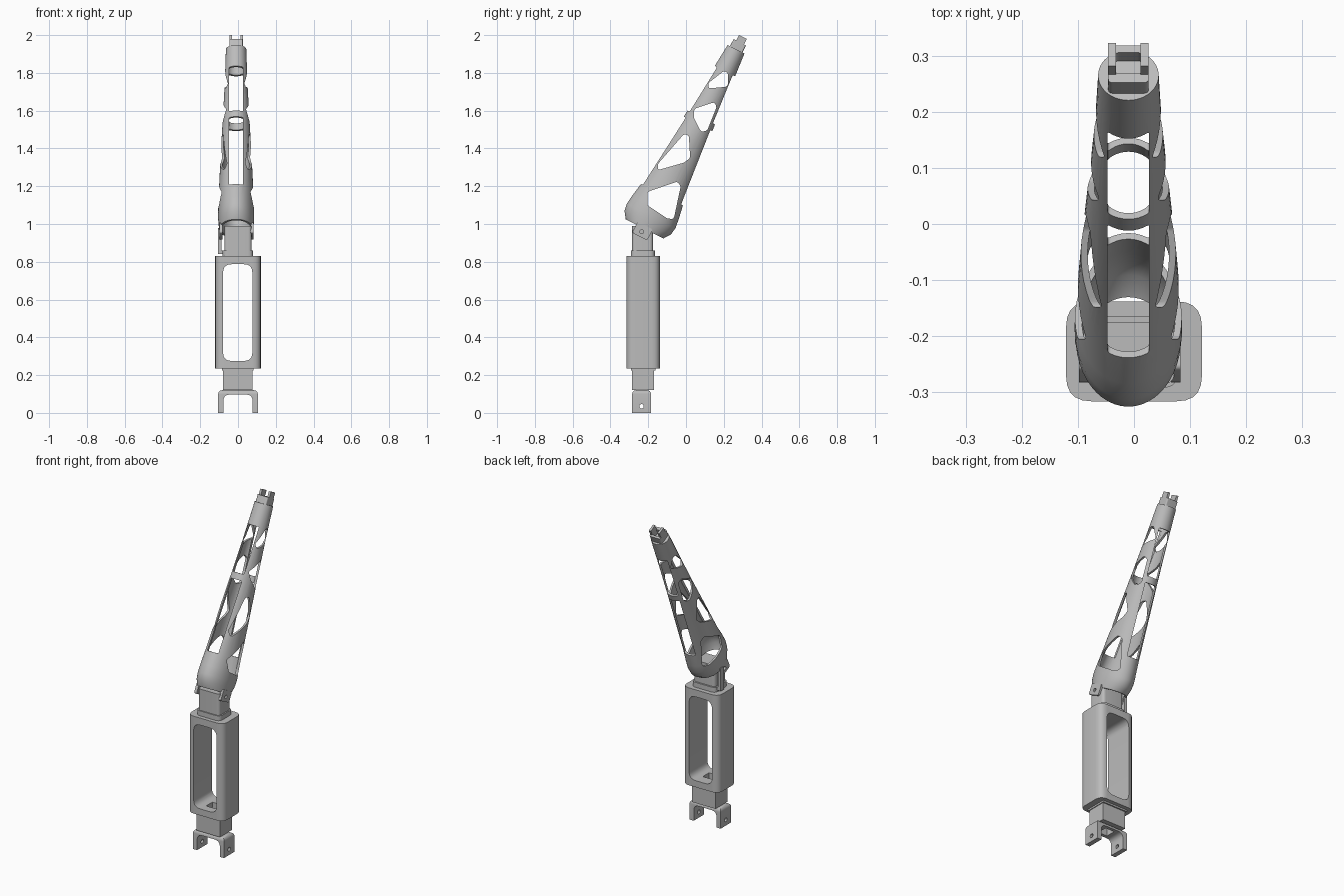
import bpy, bmesh, math
from mathutils import Matrix, Vector

cube = bpy.data.objects.get("Cube")
if cube:
    bpy.data.objects.remove(cube, do_unlink=True)

grey = bpy.data.materials.new("plain grey")
grey.use_nodes = True
colour = (0.5, 0.5, 0.5, 1)
grey.diffuse_color = colour
grey.node_tree.nodes["Principled BSDF"].inputs["Base Color"].default_value = colour

# Frame of the leaning sleeve: origin at its upper end, z along its axis
LEAN = Matrix.Translation((-0.01, 0.265, 1.925)) @ Matrix.Rotation(math.radians(-27), 4, 'X')
WORLD = Matrix.Identity(4)


def finish(name, bm, frame=WORLD):
    bm.transform(frame)
    bmesh.ops.recalc_face_normals(bm, faces=bm.faces)
    mesh = bpy.data.meshes.new(name)
    bm.to_mesh(mesh)
    bm.free()
    mesh.materials.append(grey)
    obj = bpy.data.objects.new(name, mesh)
    bpy.context.collection.objects.link(obj)
    return obj


def rounded(points, radius, steps=5):
    """Replace each corner of a polygon by a curve."""
    pts = [Vector(p) for p in points]
    if radius == 0:
        return pts
    out = []
    for i, p in enumerate(pts):
        a, b = pts[i - 1] - p, pts[(i + 1) % len(pts)] - p
        half = a.angle(b) / 2
        d = min(radius / math.tan(half), 0.45 * a.length, 0.45 * b.length)
        start, end = p + a.normalized() * d, p + b.normalized() * d
        for k in range(steps + 1):
            t = k / steps
            out.append(start * (1 - t) ** 2 + p * 2 * t * (1 - t) + end * t * t)
    return out


def rect(u0, u1, v0, v1):
    return [(u0, v0), (u1, v0), (u1, v1), (u0, v1)]


def prism(name, points, lo, hi, axis='z', radius=0, frame=WORLD):
    """Extrude a rounded outline from lo to hi along an axis."""
    place = {'z': lambda u, v, w: (u, v, w),
             'y': lambda u, v, w: (u, w, v),
             'x': lambda u, v, w: (w, u, v)}[axis]
    bm = bmesh.new()
    outline = rounded(points, radius)
    low, high = [[bm.verts.new(place(p.x, p.y, w)) for p in outline] for w in (lo, hi)]
    bm.faces.new(low)
    bm.faces.new(high)
    for i in range(len(low)):
        bm.faces.new((low[i - 1], low[i], high[i], high[i - 1]))
    return finish(name, bm, frame)


def activate(obj):
    bpy.ops.object.select_all(action='DESELECT')
    obj.select_set(True)
    bpy.context.view_layer.objects.active = obj


def cut(obj, *cutters):
    activate(obj)
    for c in cutters:
        mod = obj.modifiers.new("cut", 'BOOLEAN')
        mod.operation, mod.solver, mod.object = 'DIFFERENCE', 'EXACT', c
        bpy.ops.object.modifier_apply(modifier=mod.name)
        bpy.data.objects.remove(c, do_unlink=True)


# Lower fork with rounded bridge and pin holes
fork = prism("lower_fork", rect(-0.105, 0.105, -0.285, -0.185), 0, 0.12)
cut(fork,
    prism("gap", rect(-0.077, 0.077, -0.2, 0.097), -0.4, 0, 'y', 0.035),
    prism("pin_hole", rect(-0.246, -0.224, 0.024, 0.046), -0.2, 0.2, 'x', 0.011),
    prism("bore", rect(-0.03, 0.03, -0.265, -0.205), 0.05, 0.2))
# soften the outer shoulders
activate(fork)
bevel_bm = bmesh.new()
bevel_bm.from_mesh(fork.data)
edges = [e for e in bevel_bm.edges
         if all(abs(v.co.x) > 0.1 and v.co.z > 0.11 for v in e.verts)]
bmesh.ops.bevel(bevel_bm, geom=edges, offset=0.02, segments=4, affect='EDGES', profile=0.5)
bevel_bm.to_mesh(fork.data)
bevel_bm.free()

# Lower neck and collar
neck = prism("lower_neck", rect(-0.08, 0.077, -0.285, -0.17), 0.12, 0.225)
cut(neck, prism("bore", rect(-0.03, 0.03, -0.265, -0.205), 0, 0.4))
collar = prism("lower_collar", rect(-0.085, 0.082, -0.29, -0.162), 0.225, 0.236)
cut(collar, prism("bore", rect(-0.03, 0.03, -0.265, -0.205), 0, 0.4))

# Window housing
housing = prism("housing", rect(-0.121, 0.121, -0.316, -0.138), 0.235, 0.83, 'z', 0.045)
cut(housing,
    prism("window", rect(-0.079, 0.076, 0.275, 0.787), -0.5, 0.1, 'y', 0.045),
    prism("bore", rect(-0.03, 0.03, -0.265, -0.205), 0.1, 0.4))

# Upper neck, collar and side stay
prism("upper_collar", rect(-0.082, 0.08, -0.292, -0.165), 0.829, 0.86, 'z', 0.03)
prism("upper_neck", rect(-0.072, 0.072, -0.285, -0.175), 0.855, 0.99, 'z', 0.02)
prism("side_stay", rect(-0.105, -0.088, -0.215, -0.185), 0.84, 0.98)
prism("stay_foot", rect(-0.105, -0.07, -0.215, -0.185), 0.84, 0.86)

# Hollow oval sleeve: (distance down the axis, half width, half depth)
stations = [(0, 0.054, 0.05), (0.2, 0.06, 0.066), (0.4, 0.07, 0.081), (0.65, 0.083, 0.104),
            (0.86, 0.092, 0.124), (0.94, 0.095, 0.138), (0.99, 0.096, 0.144),
            (1.03, 0.094, 0.138), (1.067, 0.09, 0.112)]
WALL = 0.012
inner = [(max(s, 0.04), a - WALL, b - WALL) for s, a, b in stations]
bm = bmesh.new()
rings = []
for s, a, b in inner + stations[::-1]:
    rings.append([bm.verts.new((a * math.cos(t), b * math.sin(t), -s))
                  for t in (2 * math.pi * i / 48 for i in range(48))])
for r, q in zip(rings, rings[1:]):
    for i in range(48):
        bm.faces.new((r[i - 1], r[i], q[i], q[i - 1]))
bm.faces.new(rings[0])
bm.faces.new(rings[-1])
sleeve = finish("sleeve", bm, LEAN)

# Long slots front to back, and rounded windows side to side
for top, bottom in ((0.13, 0.405), (0.443, 0.864)):
    cut(sleeve, prism("slot", rect(-0.037, 0.037, -bottom, -top), -0.3, 0.3, 'y', 0.006, LEAN))
windows = [
    [(-0.205, 1.17), (-0.045, 1.225), (-0.028, 1.2), (-0.065, 1.025), (-0.1, 1.03), (-0.205, 1.1)],
    [(-0.012, 1.475), (0.015, 1.47), (0.022, 1.35), (-0.01, 1.325), (-0.15, 1.285), (-0.147, 1.32)],
    [(0.043, 1.61), (0.15, 1.645), (0.162, 1.62), (0.112, 1.495), (0.08, 1.487), (0.043, 1.56)],
    [(0.2, 1.81), (0.222, 1.8), (0.222, 1.727), (0.12, 1.718), (0.117, 1.745)]]
for outline in windows:
    cut(sleeve, prism("side_window", outline, -0.3, 0.3, 'x', 0.02))

# Hinge ears under the sleeve, each with a pin hole
for side, x in (("right", -0.088), ("left", 0.076)):
    ear = prism(side + "_hinge_ear", rect(-0.05, 0.04, -1.115, -1.05), x, x + 0.017, 'x', 0.012, LEAN)
    cut(ear, prism("pin_hole", rect(-0.017, 0.003, -1.097, -1.077), -0.2, 0.2, 'x', 0.01, LEAN))

# Tip block with a pocket, and two prongs
tip = prism("tip_block", rect(-0.036, 0.036, -0.036, 0.038), -0.01, 0.042, 'z', 0.008, LEAN)
cut(tip, prism("pocket", rect(-0.024, 0.024, -0.018, 0.024), 0.01, 0.1, 'z', 0.008, LEAN))
for side, x in (("right", -0.036), ("left", 0.022)):
    prism(side + "_tip_prong", rect(x, x + 0.014, -0.02, 0.026), 0.02, 0.075, 'z', 0, LEAN)

# Smooth curves, keep edges crisp
for obj in bpy.context.scene.objects:
    if obj.type == 'MESH':
        activate(obj)
        bpy.ops.object.shade_smooth_by_angle(angle=math.radians(30))
